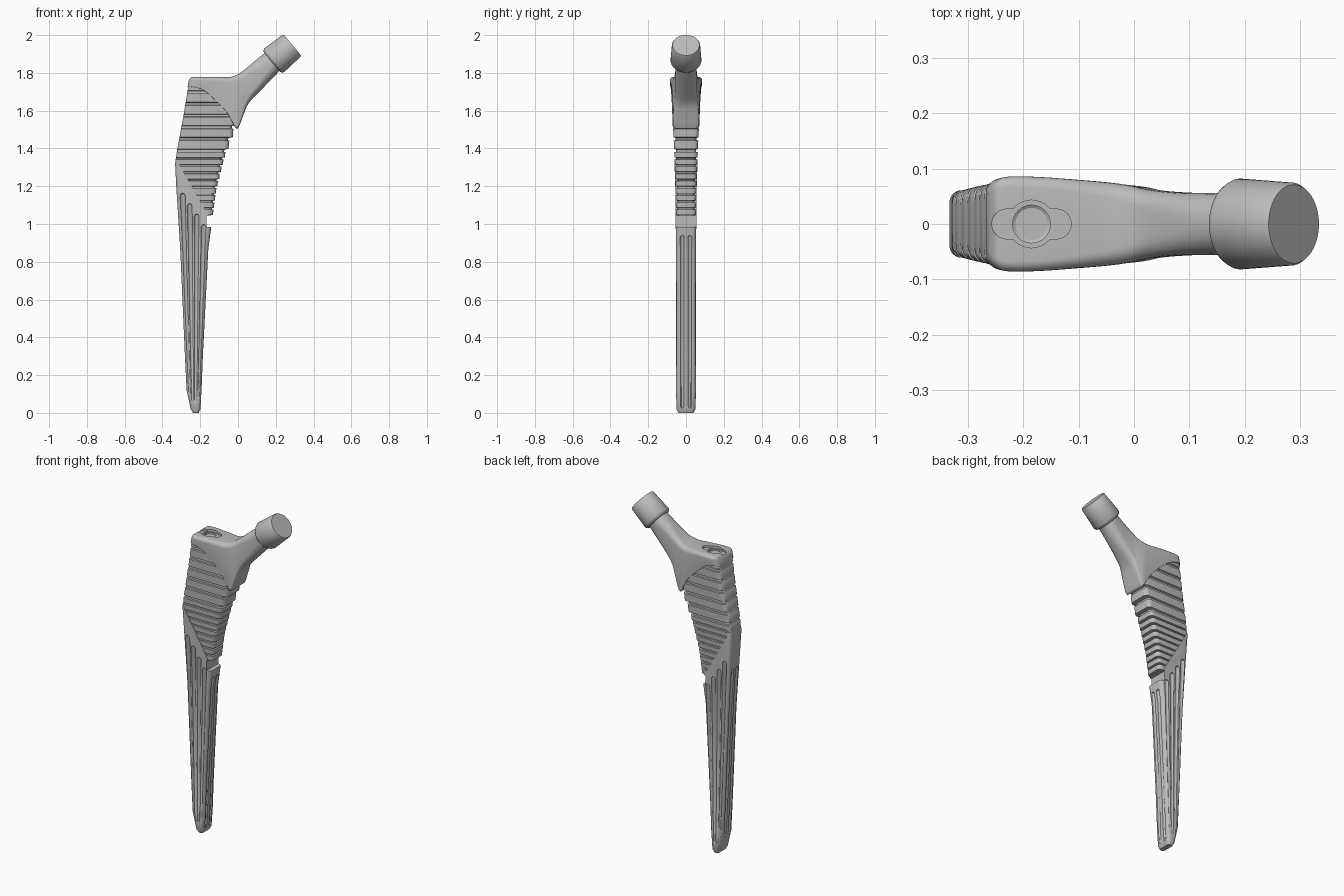
import bpy, bmesh, math
from mathutils import Vector

cube = bpy.data.objects.get("Cube")
if cube:
    bpy.data.objects.remove(cube)

metal = bpy.data.materials.new("brushed grey metal")
metal.use_nodes = True
GREY = (0.5, 0.5, 0.5, 1)
metal.diffuse_color = GREY
metal.node_tree.nodes["Principled BSDF"].inputs["Base Color"].default_value = GREY


def loft(name, rings, plane=None):
    """Skin a list of rings, cap both ends and optionally trim with (point, normal)."""
    bm = bmesh.new()
    rows = [[bm.verts.new(p) for p in ring] for ring in rings]
    n = len(rows[0])
    for a, b in zip(rows, rows[1:]):
        for i in range(n):
            j = (i + 1) % n
            bm.faces.new((a[i], a[j], b[j], b[i]))
    bm.faces.new(rows[0])
    bm.faces.new(rows[-1])
    if plane:
        geom = bm.verts[:] + bm.edges[:] + bm.faces[:]
        bmesh.ops.bisect_plane(bm, geom=geom, plane_co=plane[0], plane_no=plane[1],
                               clear_outer=True)
        bmesh.ops.holes_fill(bm, edges=[e for e in bm.edges if e.is_boundary])
    bmesh.ops.recalc_face_normals(bm, faces=bm.faces)
    mesh = bpy.data.meshes.new(name)
    bm.to_mesh(mesh)
    bm.free()
    mesh.materials.append(metal)
    ob = bpy.data.objects.new(name, mesh)
    bpy.context.collection.objects.link(ob)
    return ob


def section(tx, tz, bx, bz, wt, wb, rt, rb):
    """Rounded rectangle spanning two points of the xz plane, with a width at each end."""
    t, b = Vector((tx, 0, tz)), Vector((bx, 0, bz))
    u = (t - b).normalized()
    pts = []
    corners = ((t, 1, 1, wt, rt), (b, -1, 1, wb, rb), (b, -1, -1, wb, rb), (t, 1, -1, wt, rt))
    for k, (end, su, sv, w, r) in enumerate(corners):
        c = end - u * su * r + Vector((0, sv * (w - r), 0))
        for i in range(7):
            a = (k + i / 6) * math.pi / 2
            pts.append(c + u * r * math.cos(a) + Vector((0, r * math.sin(a), 0)))
    return pts


def circle(c, axis, r, n=16):
    axis = Vector(axis).normalized()
    side = axis.orthogonal().normalized()
    up = axis.cross(side)
    return [Vector(c) + r * (side * math.cos(2 * math.pi * i / n) +
                             up * math.sin(2 * math.pi * i / n)) for i in range(n)]


def turned(name, start, axis, profile, n=16):
    """Turned solid: profile holds (distance along axis, radius)."""
    d = Vector(axis).normalized()
    return loft(name, [circle(Vector(start) + d * t, d, r, n) for t, r in profile])


def smooth_rows(rows, steps):
    """Catmull-Rom interpolation between rows of numbers."""
    out = []
    for i in range(len(rows) - 1):
        p = [rows[max(0, min(len(rows) - 1, i + k))] for k in (-1, 0, 1, 2)]
        for s in range(steps):
            t = s / steps
            out.append([b + 0.5 * t * (c - a + t * (2 * a - 5 * b + 4 * c - d
                        + t * (3 * (b - c) + d - a))) for a, b, c, d in zip(*p)])
    return out + [list(rows[-1])]


def cut(ob, cutters):
    """Subtract the cutters from the part, then discard them."""
    for c in cutters:
        m = ob.modifiers.new("cut", 'BOOLEAN')
        m.operation, m.solver, m.object = 'DIFFERENCE', 'EXACT', c
        bpy.context.view_layer.objects.active = ob
        bpy.ops.object.modifier_apply(modifier=m.name)
    for c in set(cutters):
        bpy.data.objects.remove(c)


def box(name, x0, x1, y, z0, z1):
    return loft(name, [[(x0, -y, z), (x1, -y, z), (x1, y, z), (x0, y, z)] for z in (z0, z1)])


# Stem outline: height, lateral edge, medial edge, half depth
OUTLINE = [
    (0.00, -0.238, -0.208, 0.040), (0.02, -0.250, -0.199, 0.050),
    (0.12, -0.272, -0.193, 0.053), (0.30, -0.281, -0.186, 0.053),
    (0.87, -0.306, -0.157, 0.053), (1.20, -0.327, -0.112, 0.057),
    (1.32, -0.333, -0.082, 0.061), (1.40, -0.321, -0.060, 0.064),
    (1.50, -0.302, -0.024, 0.069), (1.60, -0.284, -0.012, 0.073),
    (1.70, -0.268, -0.075, 0.077), (1.76, -0.258, -0.140, 0.078)]


def outline_at(z):
    for a, b in zip(OUTLINE, OUTLINE[1:]):
        if z <= b[0]:
            f = (z - a[0]) / (b[0] - a[0])
            return [p + (q - p) * f for p, q in zip(a[1:], b[1:])]
    return OUTLINE[-1][1:]


def stem_ring(z, inset=0.0, size_z=None):
    xl, xr, h = outline_at(z if size_z is None else size_z)
    xl = outline_at(z)[0]
    r = min(0.022, (xr - xl) * 0.4)
    return section(xr - inset, z, xl, z, h - inset, h - inset, r, r)


# Slanted boundary between the fluted stem and the ribbed body
split = Vector((-0.225, 0, 1.165))
slope = Vector((1.77, 0, 1.0))

# Fluted stem
zs = [row[0] for row in OUTLINE if row[0] < 1.5]
stem = loft("fluted_stem", [stem_ring(z) for z in zs], (split, slope))


def flute(top, bottom, r_top, r_bottom):
    top, bottom = Vector(top), Vector(bottom)
    length = (bottom - top).length
    return turned("flute_cutter", top, bottom - top,
                  [(-r_top, r_top * 0.1), (-r_top * 0.7, r_top * 0.7), (0, r_top),
                   (length, r_bottom), (length + 0.01, r_bottom * 0.2)], 12)


cutters = []
for side in (-1, 1):
    # Flutes on the broad faces fan out from the tip
    for i in range(4):
        cutters.append(flute((-0.293 + 0.037 * i, side * 0.060, 1.15 - 0.055 * i),
                             (-0.257 + 0.0165 * i, side * 0.055, 0.07), 0.0145, 0.0065))
    # Flutes on the narrow medial and lateral faces
    cutters.append(flute((-0.150, side * 0.02, 0.93), (-0.193, side * 0.02, 0.03), 0.011, 0.010))
    cutters.append(flute((-0.320, side * 0.02, 1.10), (-0.276, side * 0.02, 0.10), 0.011, 0.010))
cutters.append(box("notch_cutter", -0.168, 0.0, 0.2, 0.985, 1.045))
cut(stem, cutters)

# Ribbed body: stacked tiers, each undercut where it meets the one below
rings, z = [], 1.752
while z > 0.96:
    pitch = 0.062 if z > 1.42 else 0.038
    rings.append(stem_ring(z, 0.001))
    rings.append(stem_ring(z - pitch * 0.72, 0.003, z - pitch * 0.1))
    rings.append(stem_ring(z - pitch * 0.78, 0.010))
    rings.append(stem_ring(z - pitch * 0.97, 0.010))
    z -= pitch
body = loft("ribbed_body", rings, (split, -slope))
cut(body, [box("notch_cutter", -0.168, 0.0, 0.2, 0.9, 1.045)])

# Smooth shoulder sweeping round into the neck: top x z, bottom x z, half widths, corner radii
SHOULDER = [
    (-0.262, 1.757, -0.267, 1.725, 0.060, 0.062, 0.010, 0.002),
    (-0.250, 1.775, -0.256, 1.725, 0.075, 0.077, 0.015, 0.002),
    (-0.230, 1.778, -0.235, 1.725, 0.085, 0.083, 0.018, 0.002),
    (-0.170, 1.778, -0.185, 1.710, 0.085, 0.080, 0.020, 0.002),
    (-0.100, 1.778, -0.120, 1.655, 0.080, 0.076, 0.024, 0.002),
    (-0.045, 1.778, -0.055, 1.585, 0.075, 0.073, 0.028, 0.004),
    (-0.010, 1.788, -0.007, 1.503, 0.070, 0.070, 0.032, 0.015),
    (0.015, 1.802, 0.026, 1.570, 0.064, 0.066, 0.036, 0.025),
    (0.050, 1.830, 0.055, 1.637, 0.059, 0.060, 0.040, 0.036),
    (0.090, 1.864, 0.125, 1.712, 0.056, 0.056, 0.046, 0.046),
    (0.145, 1.908, 0.225, 1.816, 0.056, 0.056, 0.052, 0.052)]
shoulder = loft("shoulder_and_neck", [section(*row) for row in smooth_rows(SHOULDER, 4)])

# Driver socket in the top: long slot, round seat and conical dimple
hole = Vector((-0.185, 0, 1.80))
slot = loft("slot_cutter", [
    [(hole.x + (0.045 if i < 12 else -0.045) + 0.027 * math.sin(math.pi * (i if i < 12 else i - 1) / 11),
      0.027 * math.cos(math.pi * (i if i < 12 else i - 1) / 11), z) for i in range(24)]
    for z in (1.766, 1.80)])
seat = turned("seat_cutter", hole, (0, 0, -1), [(0, 0.043), (0.036, 0.043)], 32)
dimple = turned("dimple_cutter", hole, (0, 0, -1), [(0, 0.034), (0.045, 0.034), (0.065, 0.002)], 32)
cut(shoulder, [slot, seat, dimple])

# Tapered head at the end of the neck
head = turned("tapered_head", (0.180, 0, 1.857), (0.108, 0, 0.090),
              [(0, 0.068), (0.006, 0.077), (0.016, 0.082), (0.134, 0.075), (0.141, 0.071)], 48)

# Smooth shading with crisp edges
for ob in (stem, body, shoulder, head):
    bpy.ops.object.select_all(action='DESELECT')
    ob.select_set(True)
    bpy.context.view_layer.objects.active = ob
    bpy.ops.object.shade_smooth_by_angle(angle=math.radians(30))
